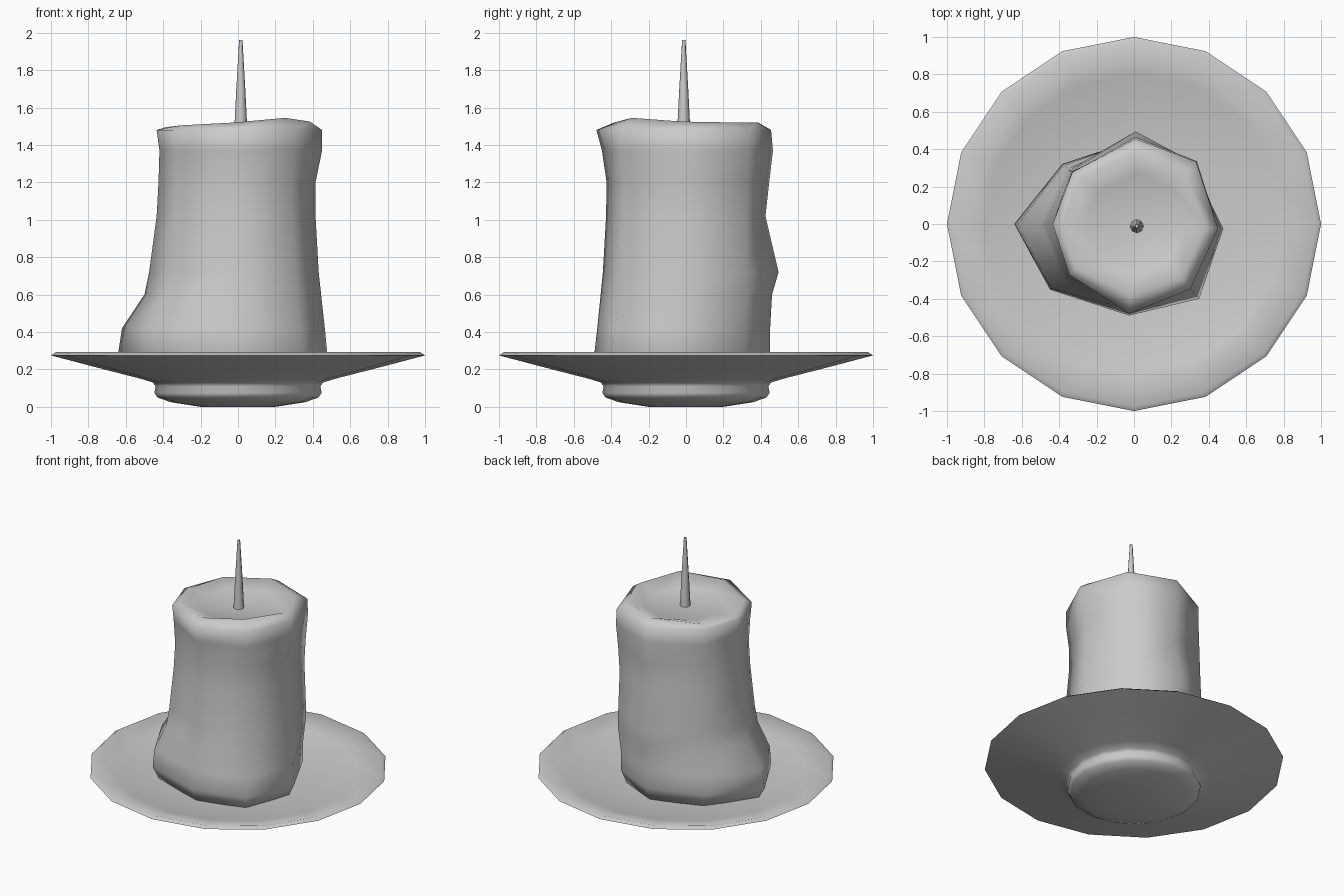
import bpy, bmesh
from math import sin, cos, radians

if "Cube" in bpy.data.objects:
    bpy.data.objects.remove(bpy.data.objects["Cube"])


def ring_points(radii, heights, angles, cx=0.0, cy=0.0):
    return [(cx + r * cos(radians(a)), cy + r * sin(radians(a)), z)
            for r, z, a in zip(radii, heights, angles)]


def loft(name, rings, bottom, top, angle):
    """Bridge stacked rings and close each end with a fan to a centre point."""
    bm = bmesh.new()
    loops = [[bm.verts.new(p) for p in ring] for ring in rings]
    n = len(loops[0])
    for low, high in zip(loops, loops[1:]):
        for i in range(n):
            j = (i + 1) % n
            bm.faces.new((low[i], low[j], high[j], high[i]))
    b, t = bm.verts.new(bottom), bm.verts.new(top)
    for i in range(n):
        j = (i + 1) % n
        bm.faces.new((b, loops[0][j], loops[0][i]))
        bm.faces.new((t, loops[-1][i], loops[-1][j]))
    bmesh.ops.recalc_face_normals(bm, faces=bm.faces[:])
    mesh = bpy.data.meshes.new(name)
    bm.to_mesh(mesh)
    bm.free()
    obj = bpy.data.objects.new(name, mesh)
    bpy.context.collection.objects.link(obj)
    bpy.ops.object.select_all(action='DESELECT')
    obj.select_set(True)
    bpy.context.view_layer.objects.active = obj
    bpy.ops.object.shade_smooth_by_angle(angle=radians(angle))
    return obj


def lathe(name, profile, sides, angle, cx=0.0, cy=0.0):
    """Round part from (radius, height) points."""
    angles = [360 * i / sides for i in range(sides)]
    rings = [ring_points([r] * sides, [z] * sides, angles, cx, cy) for r, z in profile]
    return loft(name, rings, (cx, cy, profile[0][1]), (cx, cy, profile[-1][1]), angle)


# Saucer with a raised foot, underside first, then over the rim
lathe("saucer", [
    (0.20, 0.0), (0.36, 0.025), (0.43, 0.05), (0.447, 0.075), (0.44, 0.11),
    (0.455, 0.13), (0.52, 0.15), (0.80, 0.222), (1.0, 0.275),
    (0.975, 0.292), (0.80, 0.25), (0.60, 0.215), (0.40, 0.195)], 16, 75)

# Melted wax body: height, then radii going round from +x
angles = [-3, 45, 89, 140, 180, 218, 267, 311]
body = [
    (0.19, (.43, .40, .41, .46, .58, .52, .45, .48)),
    (0.29, (.478, .44, .45, .50, .64, .57, .49, .53)),
    (0.42, (.465, .44, .45, .49, .62, .56, .475, .50)),
    (0.60, (.445, .46, .46, .46, .50, .48, .457, .48)),
    (0.72, (.432, .46, .495, .45, .475, .46, .445, .465)),
    (1.02, (.415, .45, .425, .44, .435, .43, .428, .44)),
    (1.20, (.415, .46, .445, .435, .425, .42, .425, .44)),
    (1.37, (.45, .475, .465, .43, .42, .43, .45, .46)),
    (1.48, (.45, .47, .455, .43, .435, .44, .48, .46)),
]
rings = [ring_points(radii, [z] * 8, angles) for z, radii in body]
# Uneven rim and the sunken pool inside it
rim = (1.525, 1.52, 1.52, 1.505, 1.495, 1.505, 1.52, 1.545)
rings.append(ring_points([0.385] * 8, rim, angles))
rings.append(ring_points([0.27] * 8, [1.475] * 8, angles, 0.01, 0))
loft("candle_body", rings, (0, 0, 0.19), (0.015, -0.01, 1.46), 80)

# Tapered wick
lathe("wick", [(0.037, 1.44), (0.024, 1.70), (0.009, 1.96)], 8, 60, 0.015, -0.012)
